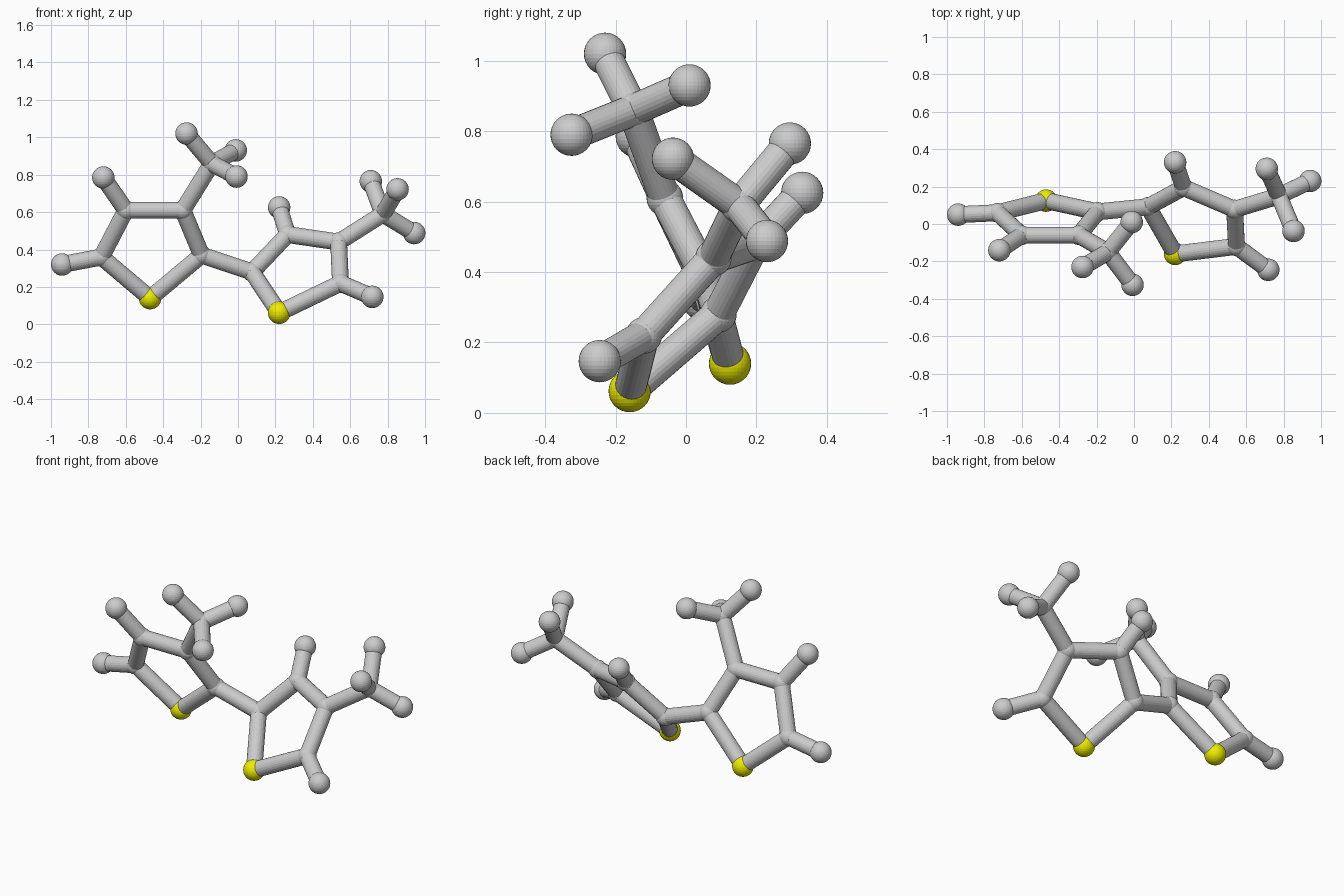
import bpy
from mathutils import Vector

if "Cube" in bpy.data.objects:
    bpy.data.objects.remove(bpy.data.objects["Cube"])

# atom centres: sulphur, carbon and hydrogen of the two rings
ATOMS = {
    "left_sulphur": (-0.47, 0.125, 0.14),
    "left_c2": (-0.195, 0.065, 0.37),
    "left_c3": (-0.295, -0.06, 0.61),
    "left_c4": (-0.60, -0.06, 0.61),
    "left_c5": (-0.73, 0.06, 0.36),
    "left_methyl": (-0.14, -0.15, 0.86),
    "left_h4": (-0.72, -0.14, 0.785),
    "left_h5": (-0.94, 0.05, 0.32),
    "left_methyl_ha": (-0.275, -0.23, 1.02),
    "left_methyl_hb": (-0.012, 0.01, 0.93),
    "left_methyl_hc": (-0.008, -0.325, 0.79),
    "right_sulphur": (0.22, -0.16, 0.062),
    "right_c2": (0.075, 0.092, 0.28),
    "right_c3": (0.265, 0.195, 0.48),
    "right_c4": (0.538, 0.078, 0.44),
    "right_c5": (0.548, -0.12, 0.22),
    "right_methyl": (0.775, 0.15, 0.59),
    "right_h3": (0.22, 0.33, 0.625),
    "right_h5": (0.718, -0.245, 0.147),
    "right_methyl_ha": (0.71, 0.295, 0.765),
    "right_methyl_hb": (0.853, -0.037, 0.722),
    "right_methyl_hc": (0.942, 0.23, 0.488),
}
BALL_R, JOINT_R, BOND_R = 0.06, 0.052, 0.045

yellow = bpy.data.materials.new("yellow")
yellow.diffuse_color = (0.85, 0.85, 0.0, 1)
yellow.use_nodes = True
yellow.node_tree.nodes["Principled BSDF"].inputs["Base Color"].default_value = yellow.diffuse_color


def atom(name, pos):
    is_carbon = name.endswith(("c2", "c3", "c4", "c5", "_methyl"))
    bpy.ops.mesh.primitive_uv_sphere_add(
        segments=32, ring_count=16, location=pos,
        radius=JOINT_R if is_carbon else BALL_R)
    ob = bpy.context.object
    ob.name = name + "_atom"
    if "sulphur" in name:
        ob.data.materials.append(yellow)


def bond(a, b):
    p, q = Vector(ATOMS[a]), Vector(ATOMS[b])
    d = q - p
    bpy.ops.mesh.primitive_cylinder_add(
        vertices=24, radius=BOND_R, depth=d.length, location=(p + q) / 2,
        rotation=d.to_track_quat('Z', 'Y').to_euler())
    bpy.context.object.name = f"bond_{a}_{b}"


# balls
for name, pos in ATOMS.items():
    atom(name, pos)

# ring and methyl rods shared by both halves
for side in ("left_", "right_"):
    ring = ["sulphur", "c2", "c3", "c4", "c5"]
    for i in range(5):
        bond(side + ring[i], side + ring[(i + 1) % 5])
    for h in ("ha", "hb", "hc"):
        bond(side + "methyl", side + "methyl_" + h)
    bond(side + "c5", side + "h5")

# rods that differ between halves, and the link between rings
for a, b in (("left_c3", "left_methyl"), ("left_c4", "left_h4"),
             ("right_c4", "right_methyl"), ("right_c3", "right_h3"),
             ("left_c2", "right_c2")):
    bond(a, b)
